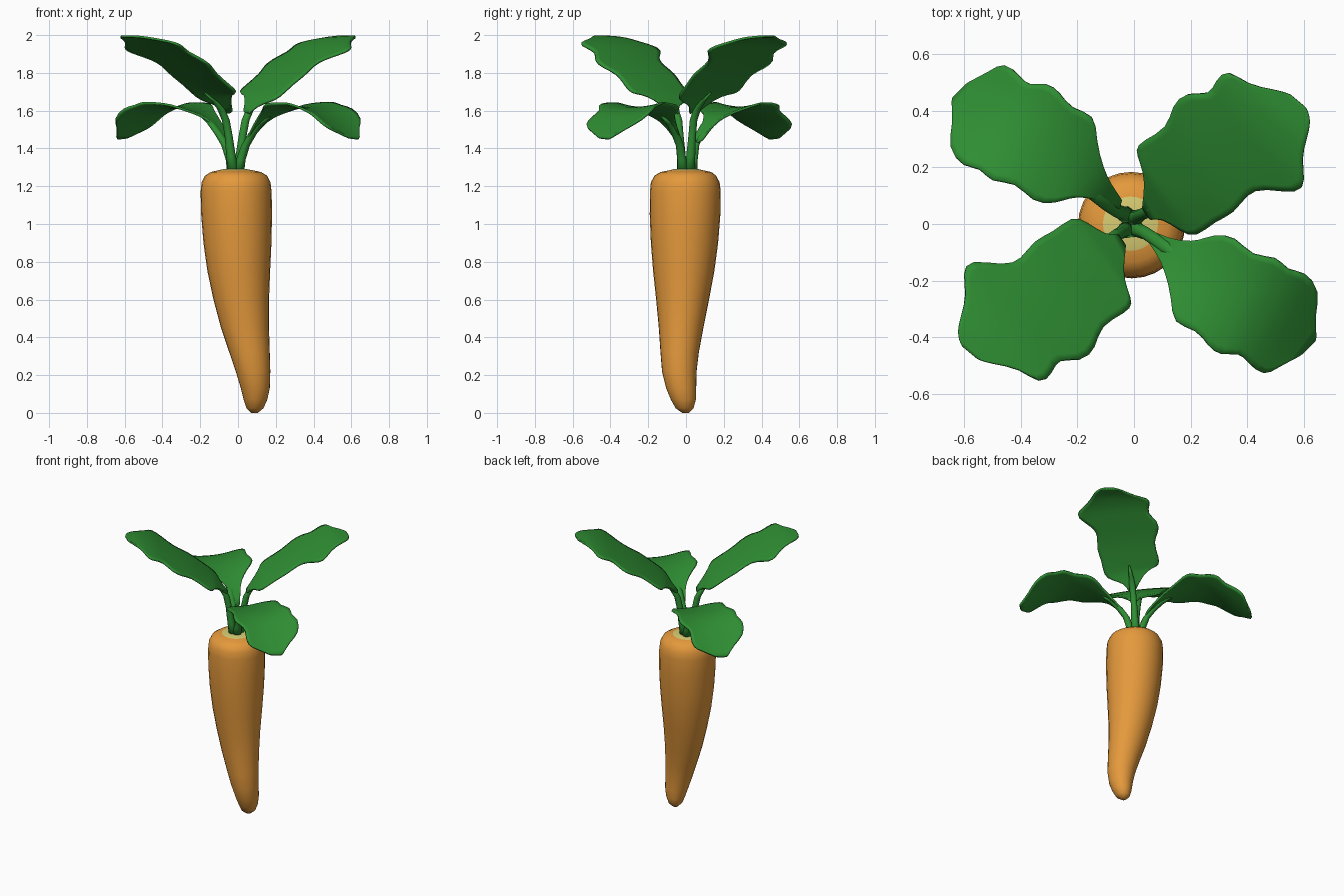
import bpy, bmesh, math


def material(name, rgb):
    m = bpy.data.materials.new(name)
    m.diffuse_color = (*rgb, 1)
    return m


ORANGE = material("carrot orange", (0.78, 0.32, 0.045))
YELLOW = material("pale yellow crown", (0.68, 0.6, 0.17))
GREEN = material("leaf green", (0.028, 0.27, 0.033))


def finish(name, bm, mats):
    bmesh.ops.recalc_face_normals(bm, faces=bm.faces)
    for f in bm.faces:
        f.smooth = True
    me = bpy.data.meshes.new(name)
    bm.to_mesh(me)
    bm.free()
    ob = bpy.data.objects.new(name, me)
    bpy.context.collection.objects.link(ob)
    for m in mats:
        me.materials.append(m)
    return ob


def loft(name, rows, mats, n):
    """Stack of elliptical rings: (z, centre x, centre y, radius x, radius y)."""
    bm = bmesh.new()
    rings = []
    for z, cx, cy, rx, ry in rows:
        rings.append([bm.verts.new((cx + rx * math.cos(math.tau * k / n),
                                    cy + ry * math.sin(math.tau * k / n), z))
                      for k in range(n)])
    for a, b in zip(rings, rings[1:]):
        for k in range(n):
            bm.faces.new((a[k], a[(k + 1) % n], b[(k + 1) % n], b[k]))
    bm.faces.new(rings[0])
    bm.faces.new(rings[-1])
    return finish(name, bm, mats)


def interp(table, x):
    if x <= table[0][0]:
        return table[0][1]
    for (a, za), (b, zb) in zip(table, table[1:]):
        if x <= b:
            return za + (zb - za) * (x - a) / (b - a)
    return table[-1][1]


# Carrot root: z, x min, x max, y min, y max
ROOT = [(0.0, 0.07, 0.105, -0.02, 0.015), (0.025, 0.045, 0.135, -0.055, 0.04),
        (0.07, 0.03, 0.155, -0.08, 0.052), (0.13, 0.015, 0.168, -0.105, 0.054),
        (0.22, -0.012, 0.171, -0.127, 0.056), (0.32, -0.046, 0.168, -0.135, 0.068),
        (0.45, -0.09, 0.164, -0.144, 0.092), (0.6, -0.13, 0.164, -0.158, 0.122),
        (0.75, -0.162, 0.17, -0.174, 0.15), (0.9, -0.183, 0.177, -0.186, 0.17),
        (1.05, -0.195, 0.18, -0.192, 0.182), (1.17, -0.198, 0.178, -0.191, 0.184),
        (1.22, -0.193, 0.172, -0.186, 0.178), (1.255, -0.175, 0.155, -0.168, 0.16),
        (1.275, -0.145, 0.122, -0.135, 0.135), (1.283, -0.11, 0.085, -0.095, 0.097),
        (1.29, -0.08, 0.05, -0.065, 0.067)]
root = loft("carrot_root", [(z, (a + b) / 2, (c + d) / 2, (b - a) / 2, (d - c) / 2)
                            for z, a, b, c, d in ROOT], [ORANGE, YELLOW], 28)
for p in root.data.polygons:
    if p.center.z > 1.284:
        p.material_index = 1


def leaf(name, rows, heights, angle, lift, centre_y, turn):
    """Blade from left/right outline pairs seen from above, draped on a height curve."""
    bm = bmesh.new()
    ca, sa = math.cos(angle), math.sin(angle)
    cols = 8
    grid = []
    for lx, ly, rx, ry in rows:
        line = []
        for k in range(cols + 1):
            t = k / cols
            x, y = lx + (rx - lx) * t, ly + (ry - ly) * t
            r, s = x * ca + y * sa, y * ca - x * sa
            z = interp(heights, r) + lift * (s / 0.25) ** 2
            if turn:
                x, y = -x, 2 * centre_y - y
            line.append(bm.verts.new((x, y, z)))
        grid.append(line)
    for a, b in zip(grid, grid[1:]):
        for k in range(cols):
            bm.faces.new((a[k], a[k + 1], b[k + 1], b[k]))
    ob = finish(name, bm, [GREEN])
    sub = ob.modifiers.new("smooth", "SUBSURF")
    sub.levels = sub.render_levels = 1
    sol = ob.modifiers.new("thickness", "SOLIDIFY")
    sol.thickness = 0.012
    sol.offset = 0


def stem(name, pts, centre_y, turn):
    rows = []
    for x, y, z, r in pts:
        if turn:
            x, y = -x - 0.025, 2 * centre_y - y
        rows.append((z, x, y, r, r))
    loft(name, rows, [GREEN], 10)


# Upright leaves: outline pairs from base to tip
TALL = [(0.03, 0.06, 0.06, 0.015), (0.045, 0.15, 0.10, 0.025),
        (0.025, 0.22, 0.17, -0.025), (0.005, 0.265, 0.22, -0.05),
        (0.03, 0.295, 0.29, 0.015), (0.125, 0.34, 0.355, 0.035),
        (0.135, 0.42, 0.40, 0.11), (0.185, 0.47, 0.46, 0.13),
        (0.27, 0.45, 0.585, 0.105), (0.29, 0.51, 0.605, 0.15),
        (0.33, 0.55, 0.59, 0.23), (0.40, 0.49, 0.61, 0.30),
        (0.50, 0.475, 0.628, 0.365), (0.55, 0.46, 0.61, 0.41)]
TALL_Z = [(0.05, 1.58), (0.1, 1.635), (0.15, 1.69), (0.2, 1.725), (0.3, 1.80),
          (0.43, 1.88), (0.55, 1.95), (0.65, 1.988), (0.75, 1.995)]
TALL_STEM = [(-0.003, 0.018, 1.27, 0.032), (0.012, 0.025, 1.36, 0.025),
             (0.025, 0.033, 1.47, 0.021), (0.04, 0.04, 1.55, 0.021),
             (0.065, 0.06, 1.61, 0.021), (0.10, 0.09, 1.65, 0.016),
             (0.15, 0.13, 1.695, 0.006)]

# Drooping leaves
LOW = [(0.055, -0.02, 0.045, -0.055), (0.125, -0.053, 0.085, -0.11),
       (0.18, -0.062, 0.11, -0.165), (0.23, -0.06, 0.135, -0.265),
       (0.28, -0.037, 0.133, -0.355), (0.36, -0.04, 0.225, -0.37),
       (0.415, -0.12, 0.26, -0.43), (0.51, -0.11, 0.31, -0.47),
       (0.54, -0.17, 0.37, -0.45), (0.605, -0.165, 0.405, -0.49),
       (0.66, -0.235, 0.456, -0.54), (0.635, -0.32, 0.505, -0.505),
       (0.645, -0.405, 0.585, -0.465)]
LOW_Z = [(0.05, 1.42), (0.1, 1.49), (0.15, 1.54), (0.2, 1.575), (0.3, 1.605),
         (0.4, 1.62), (0.5, 1.61), (0.6, 1.57), (0.7, 1.495), (0.77, 1.44)]
LOW_STEM = [(0.0, -0.015, 1.27, 0.032), (0.015, -0.022, 1.34, 0.025),
            (0.04, -0.032, 1.415, 0.023), (0.075, -0.055, 1.475, 0.023),
            (0.115, -0.085, 1.53, 0.022), (0.17, -0.125, 1.575, 0.012)]

for turn, side in ((False, "right"), (True, "left")):
    leaf("upright_leaf_" + side, TALL, TALL_Z, math.radians(39), -0.015, -0.01, turn)
    stem("upright_stem_" + side, TALL_STEM, 0.0, turn)
    leaf("drooping_leaf_" + side, LOW, LOW_Z, math.radians(-37), 0.045, 0.017, turn)
    stem("drooping_stem_" + side, LOW_STEM, 0.008, turn)
